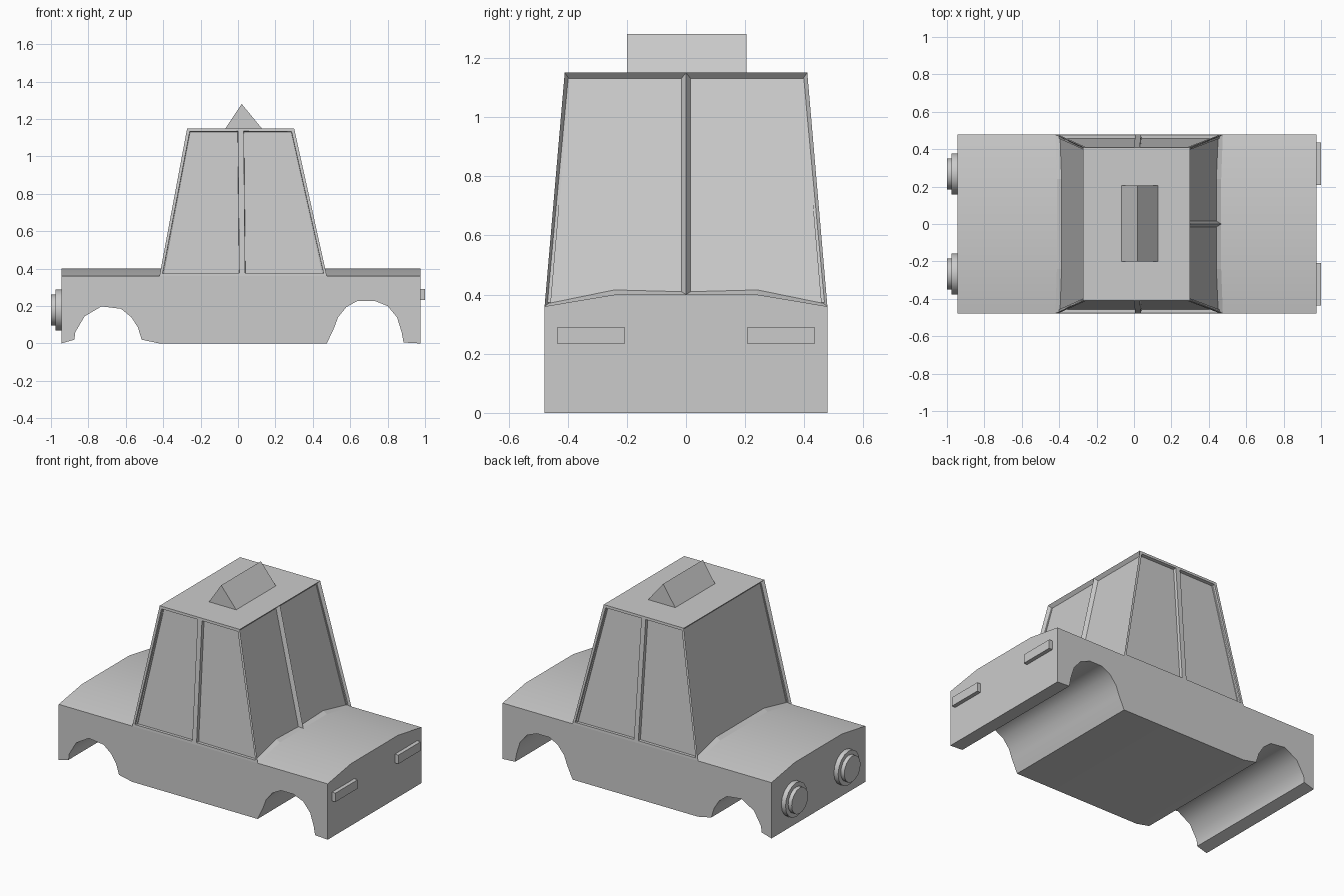
import bpy, bmesh, math
from mathutils import Vector

if "Cube" in bpy.data.objects:
    bpy.data.objects.remove(bpy.data.objects["Cube"])

grey = bpy.data.materials.new("body grey")
grey.use_nodes = True
COLOUR = (0.6, 0.6, 0.6, 1)
grey.diffuse_color = COLOUR
grey.node_tree.nodes["Principled BSDF"].inputs["Base Color"].default_value = COLOUR


def finish(bm, name, smooth_angle=None):
    """Turn a bmesh into a named, coloured object."""
    bmesh.ops.remove_doubles(bm, verts=bm.verts, dist=0.0001)
    bmesh.ops.recalc_face_normals(bm, faces=bm.faces)
    mesh = bpy.data.meshes.new(name)
    bm.to_mesh(mesh)
    bm.free()
    mesh.materials.append(grey)
    obj = bpy.data.objects.new(name, mesh)
    bpy.context.collection.objects.link(obj)
    if smooth_angle:
        bpy.ops.object.select_all(action="DESELECT")
        obj.select_set(True)
        bpy.context.view_layer.objects.active = obj
        bpy.ops.object.shade_smooth_by_angle(angle=math.radians(smooth_angle))
    return obj


def add_face(bm, points):
    return bm.faces.new([bm.verts.new(p) for p in points])


FRONT, REAR, HALF = -0.945, 0.975, 0.478
SHOULDER, CROWN, CROWN_Y = 0.36, 0.40, 0.24

# Lower body: underside with wheel arches, swept across the full width
under = [(FRONT, 0), (-0.875, 0.02), (-0.87, 0.06), (-0.82, 0.145), (-0.73, 0.198),
         (-0.625, 0.185), (-0.57, 0.14), (-0.535, 0.085), (-0.515, 0.02), (-0.42, 0),
         (0.475, 0), (0.515, 0.085), (0.535, 0.14), (0.58, 0.195), (0.64, 0.228),
         (0.73, 0.228), (0.80, 0.20), (0.85, 0.14), (0.875, 0.06), (0.885, 0.005),
         (REAR, 0)]
crown = [(-HALF, SHOULDER), (-CROWN_Y, CROWN), (CROWN_Y, CROWN), (HALF, SHOULDER)]
bm = bmesh.new()
for (xa, za), (xb, zb) in zip(under, under[1:]):
    add_face(bm, [(xa, -HALF, za), (xa, HALF, za), (xb, HALF, zb), (xb, -HALF, zb)])
for (ya, za), (yb, zb) in zip(crown, crown[1:]):
    add_face(bm, [(FRONT, ya, za), (REAR, ya, za), (REAR, yb, zb), (FRONT, yb, zb)])
for y in (-HALF, HALF):
    add_face(bm, [(x, y, z) for x, z in under] + [(REAR, y, SHOULDER), (FRONT, y, SHOULDER)])
for x in (FRONT, REAR):
    add_face(bm, [(x, HALF, 0), (x, -HALF, 0)] + [(x, y, z) for y, z in crown])
finish(bm, "lower_body", 45)

# Cabin: tapered box with recessed windows
ROOF = 1.15


def taper(low, high, z):
    return low + (high - low) * (z - SHOULDER) / (ROOF - SHOULDER)


def front_point(y, z):
    return (taper(-0.42, -0.272, z), y, z)


def rear_point(y, z):
    return (taper(0.475, 0.30, z), y, z)


def side_y(z):
    return taper(HALF, 0.41, z)


bm = bmesh.new()
end_windows, side_windows = [], []
end_windows.append(add_face(bm, [front_point(y, z) for y, z in crown]
                            + [front_point(side_y(ROOF), ROOF), front_point(-side_y(ROOF), ROOF)]))
for s in (-1, 1):
    outline = [(HALF, SHOULDER), (CROWN_Y, CROWN), (0, CROWN), (0, ROOF), (side_y(ROOF), ROOF)]
    pts = [rear_point(s * y, z) for y, z in outline]
    end_windows.append(add_face(bm, pts if s < 0 else pts[::-1]))
    for low_a, high_a, low_b, high_b in ((-0.42, -0.272, 0.0225, 0.015),
                                         (0.0225, 0.015, 0.475, 0.30)):
        pts = [(low_a, s * HALF, SHOULDER), (low_b, s * HALF, SHOULDER),
               (high_b, s * side_y(ROOF), ROOF), (high_a, s * side_y(ROOF), ROOF)]
        side_windows.append(add_face(bm, pts if s < 0 else pts[::-1]))
roof_outline = [(-0.272, -1), (0.015, -1), (0.30, -1), (0.30, 0), (0.30, 1), (0.015, 1), (-0.272, 1)]
add_face(bm, [(x, s * side_y(ROOF), ROOF) for x, s in roof_outline])
bmesh.ops.remove_doubles(bm, verts=bm.verts, dist=0.0001)
bmesh.ops.recalc_face_normals(bm, faces=bm.faces)
bm.faces.ensure_lookup_table()
for f in bm.faces:
    f.normal_update()
    if f.normal.dot(f.calc_center_median() - Vector((0, 0, 0.75))) < 0:
        f.normal_flip()
# Side windows keep a flat frame; end windows have bevelled frames
bmesh.ops.inset_individual(bm, faces=side_windows, thickness=0.022, depth=0)
bmesh.ops.inset_individual(bm, faces=side_windows, thickness=0.002, depth=-0.02)
bmesh.ops.inset_individual(bm, faces=end_windows, thickness=0.021, depth=-0.022)
finish(bm, "cabin")

# Roof sign: triangular prism
bm = bmesh.new()
triangle = [(-0.067, ROOF), (0.127, ROOF), (0.02, 1.28)]
for y in (-0.2, 0.205):
    add_face(bm, [(x, y, z) for x, z in triangle])
for i in range(3):
    (xa, za), (xb, zb) = triangle[i], triangle[(i + 1) % 3]
    add_face(bm, [(xa, -0.2, za), (xb, -0.2, zb), (xb, 0.205, zb), (xa, 0.205, za)])
finish(bm, "roof_sign")


# Lamps on both ends
def disc(name, y, radius, x_tip):
    bm = bmesh.new()
    bmesh.ops.create_cone(bm, cap_ends=True, segments=16, radius1=radius, radius2=radius,
                          depth=FRONT - x_tip + 0.01)
    bmesh.ops.rotate(bm, verts=bm.verts,
                     matrix=Vector((0, 0, 1)).rotation_difference(Vector((1, 0, 0))).to_matrix())
    bmesh.ops.translate(bm, verts=bm.verts, vec=((FRONT + x_tip + 0.01) / 2, y, 0.178))
    finish(bm, name, 40)


for side, s in (("left", 1), ("right", -1)):
    disc("headlamp_rim_" + side, s * 0.268, 0.11, -0.975)
    disc("headlamp_lens_" + side, s * 0.268, 0.083, -1.0)
    bm = bmesh.new()
    bmesh.ops.create_cube(bm, size=1)
    bmesh.ops.scale(bm, verts=bm.verts, vec=(0.035, 0.227, 0.057))
    bmesh.ops.translate(bm, verts=bm.verts, vec=(0.9825, s * 0.321, 0.262))
    finish(bm, "tail_lamp_" + side)
